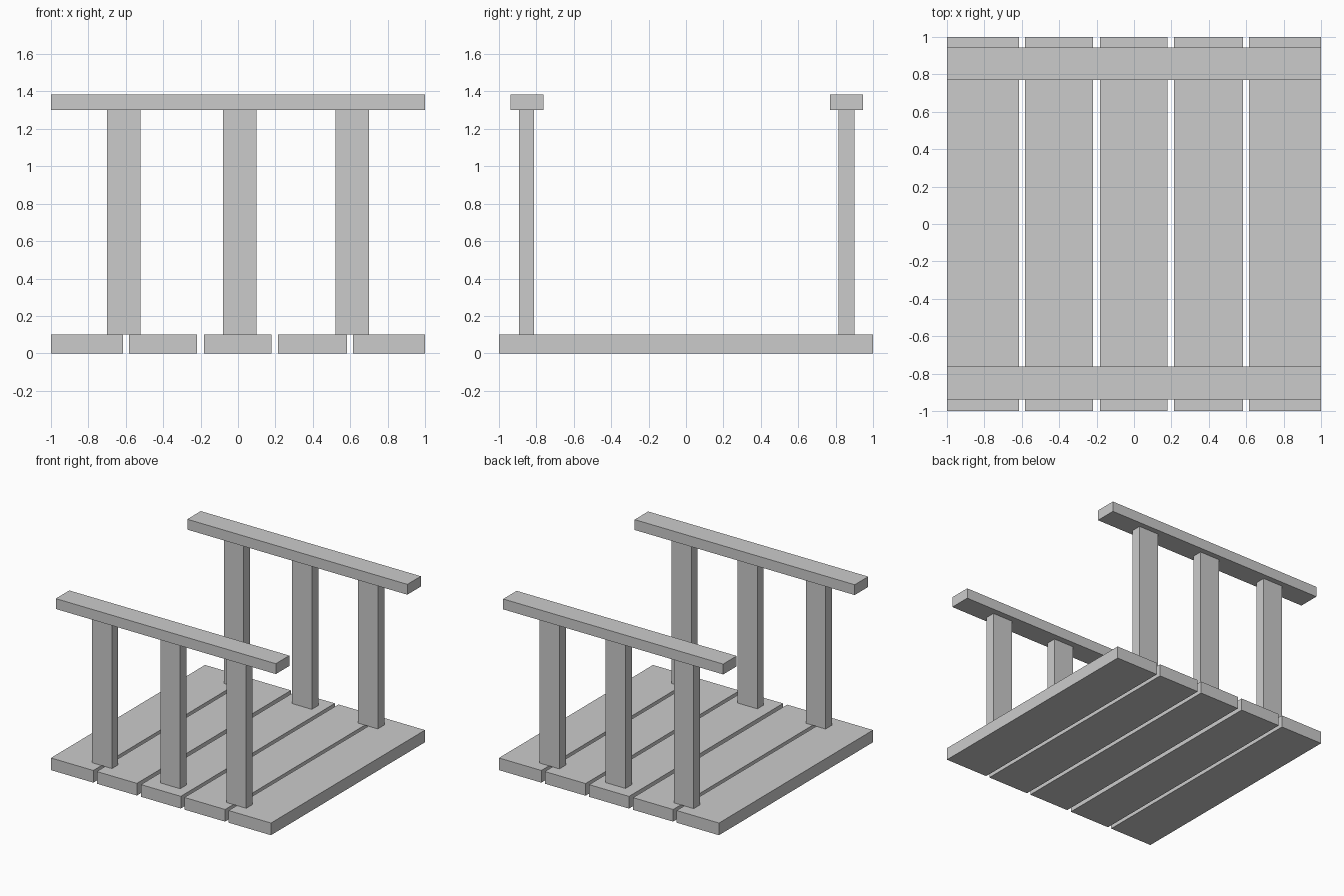
import bpy
import bmesh

if "Cube" in bpy.data.objects:
    bpy.data.objects.remove(bpy.data.objects["Cube"])


def box(name, x, y, z):
    """Box from (min, max) ranges on each axis."""
    bm = bmesh.new()
    bmesh.ops.create_cube(bm, size=1)
    for v in bm.verts:
        v.co = [r[0] if c < 0 else r[1] for c, r in zip(v.co, (x, y, z))]
    mesh = bpy.data.meshes.new(name)
    bm.to_mesh(mesh)
    bm.free()
    obj = bpy.data.objects.new(name, mesh)
    bpy.context.collection.objects.link(obj)
    return obj


DECK_TOP, POST_TOP, RAIL_TOP = 0.10, 1.30, 1.385

# Deck planks, separated by narrow gaps
planks = [(-1, -0.615), (-0.583, -0.219), (-0.182, 0.18), (0.213, 0.583), (0.615, 1)]
for i, x in enumerate(planks):
    box(f"deck_plank_{i + 1}", x, (-1, 1), (0, DECK_TOP))

# Railings: three flat posts under a wide handrail on each side
sides = {"front": ((-0.893, -0.812), (-0.937, -0.762)),
         "back": ((0.815, 0.90), (0.77, 0.945))}
for side, (post_y, rail_y) in sides.items():
    for i, cx in enumerate((-0.61, 0.01, 0.61)):
        box(f"{side}_post_{i + 1}", (cx - 0.09, cx + 0.09), post_y, (DECK_TOP, POST_TOP))
    box(f"{side}_handrail", (-1, 1), rail_y, (POST_TOP, RAIL_TOP))
